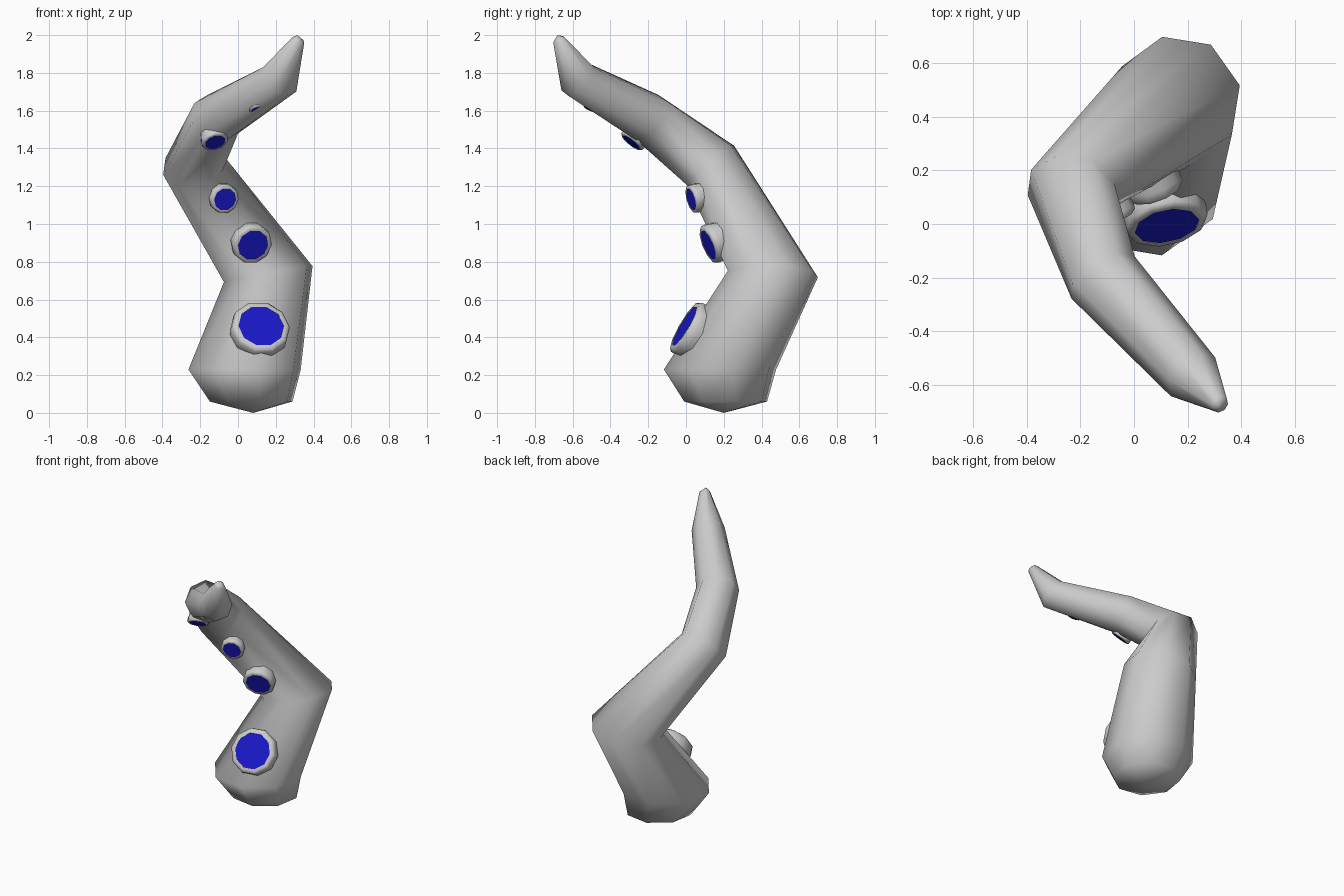
import bpy, bmesh, math
from mathutils import Vector

if "Cube" in bpy.data.objects:
    bpy.data.objects.remove(bpy.data.objects["Cube"])


def make_object(name, bm, angle=60, mat=None):
    bmesh.ops.recalc_face_normals(bm, faces=bm.faces[:])
    mesh = bpy.data.meshes.new(name)
    bm.to_mesh(mesh)
    bm.free()
    ob = bpy.data.objects.new(name, mesh)
    bpy.context.collection.objects.link(ob)
    if mat:
        mesh.materials.append(mat)
    bpy.ops.object.select_all(action='DESELECT')
    ob.select_set(True)
    bpy.context.view_layer.objects.active = ob
    bpy.ops.object.shade_smooth_by_angle(angle=math.radians(angle))
    return ob


def ring(bm, c, n, u, r, sides):
    v = n.cross(u)
    return [bm.verts.new(c + r * (math.cos(a) * u + math.sin(a) * v))
            for a in (2 * math.pi * i / sides for i in range(sides))]


def bridge(bm, a, b):
    k = len(a)
    for i in range(k):
        bm.faces.new((a[i], a[(i + 1) % k], b[(i + 1) % k], b[i]))


def fan(bm, loop, point):
    tip = bm.verts.new(point)
    for i in range(len(loop)):
        bm.faces.new((loop[i], loop[(i + 1) % len(loop)], tip))


# Tentacle: eight-sided rings along a spiral path (centre, radius)
path = [((0.07, 0.21, 0.06), 0.225), ((0.035, 0.18, 0.23), 0.305),
        ((0.16, 0.46, 0.735), 0.245), ((-0.235, 0.13, 1.31), 0.17),
        ((-0.115, -0.2, 1.56), 0.142), ((0.22, -0.57, 1.765), 0.11),
        ((0.32, -0.672, 1.975), 0.034)]
pts = [Vector(p) for p, r in path]
bm = bmesh.new()
u = Vector((math.cos(math.radians(13)), math.sin(math.radians(13)), 0))
prev = None
for i, (p, r) in enumerate(path):
    if i < 2:
        n = Vector((0, 0, 1))
    else:
        n = (pts[i] - pts[i - 1]).normalized()
        if i < len(pts) - 1:
            n = (n + (pts[i + 1] - pts[i]).normalized()).normalized()
    u = (u - n * u.dot(n)).normalized()
    loop = ring(bm, pts[i], n, u, r, 8)
    if prev:
        bridge(bm, prev, loop)
    else:
        fan(bm, loop, (0.08, 0.2, 0))
    prev = loop
fan(bm, prev, (0.315, -0.68, 2.0))
make_object("tentacle", bm, 70)

# Suckers: flared cups with blue centres (centre, facing, rim radius, depth)
blue = bpy.data.materials.new("sucker_blue")
blue.diffuse_color = (0.01, 0.01, 0.6, 1)
blue.use_nodes = True
blue.node_tree.nodes["Principled BSDF"].inputs["Base Color"].default_value = blue.diffuse_color
suckers = [((0.123, -0.008, 0.46), (0.18, -0.85, 0.5), 0.16, 0.17),
           ((0.08, 0.118, 0.888), (0.3, -0.87, -0.36), 0.11, 0.12),
           ((-0.068, 0.027, 1.13), (0.33, -0.9, -0.26), 0.08, 0.10),
           ((-0.12, -0.29, 1.432), (0.25, -0.6, -0.75), 0.073, 0.08),
           ((0.11, -0.5, 1.605), (0.2, -0.38, -0.9), 0.052, 0.06)]
for k, (c, n, R, d) in enumerate(suckers, 1):
    c, n = Vector(c), Vector(n).normalized()
    u = Vector((0, 0, 1)).cross(n).normalized()
    bm = bmesh.new()
    loops = [ring(bm, c + n * h, n, u, R * s, 10) for s, h in
             ((0.85, -d), (1.0, -0.35 * R), (0.98, -0.08 * R),
              (0.9, 0), (0.77, 0), (0.74, -0.1 * R))]
    for a, b in zip(loops, loops[1:]):
        bridge(bm, a, b)
    make_object(f"sucker_cup_{k}", bm, 50)
    bm = bmesh.new()
    bm.faces.new(ring(bm, c - n * 0.01 * R, n, u, R * 0.77, 10))
    disc = make_object(f"sucker_centre_{k}", bm, 30, blue)
